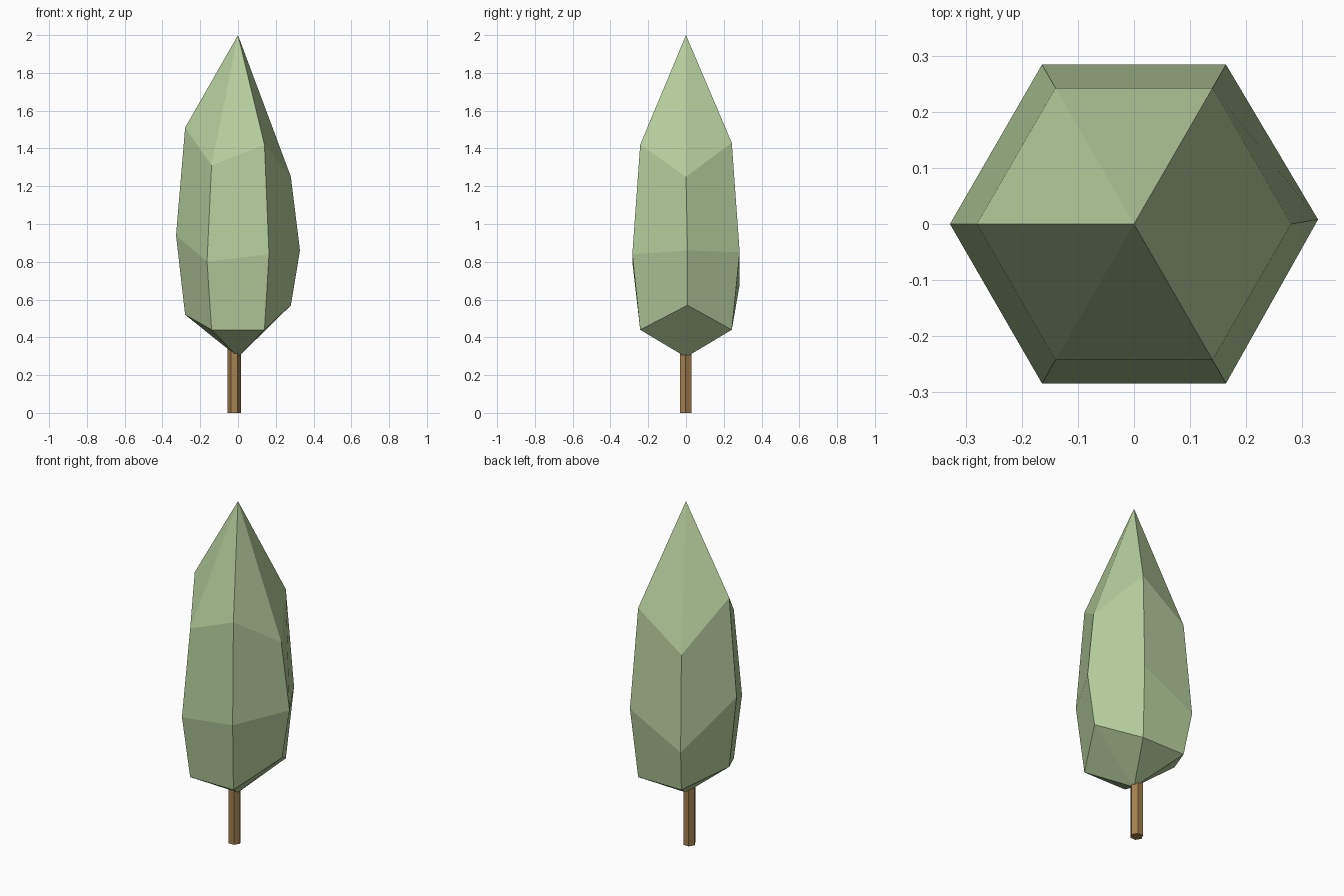
import bpy, bmesh
from math import cos, sin, radians

if "Cube" in bpy.data.objects:
    bpy.data.objects.remove(bpy.data.objects["Cube"])


def material(name, color):
    mat = bpy.data.materials.new(name)
    mat.diffuse_color = (*color, 1)
    mat.use_nodes = True
    mat.node_tree.nodes["Principled BSDF"].inputs["Base Color"].default_value = mat.diffuse_color
    return mat


def finish(bm, name, mat):
    bmesh.ops.recalc_face_normals(bm, faces=bm.faces)
    mesh = bpy.data.meshes.new(name)
    bm.to_mesh(mesh)
    bm.free()
    mesh.materials.append(mat)
    obj = bpy.data.objects.new(name, mesh)
    bpy.context.collection.objects.link(obj)
    return obj


SIDES = 6

# Crown: three six-sided rings with uneven heights, closed by points.
# Each row: radius, heights at 0, 60, 120, 180, 240, 300 degrees
RINGS = [
    (0.28, (0.57, 0.44, 0.44, 0.52, 0.44, 0.44)),
    (0.328, (0.86, 0.85, 0.68, 0.94, 0.80, 0.84)),
    (0.28, (1.25, 1.43, 1.23, 1.51, 1.31, 1.42)),
]
bm = bmesh.new()
rings = [[bm.verts.new((r * cos(radians(60 * i)), r * sin(radians(60 * i)), z))
          for i, z in enumerate(heights)] for r, heights in RINGS]
rings[0][0].co.y = rings[1][0].co.y = 0.008
bottom = bm.verts.new((0, 0, 0.295))
tip = bm.verts.new((0, 0, 2))
for i in range(SIDES):
    j = (i + 1) % SIDES
    bm.faces.new((bottom, rings[0][j], rings[0][i]))
    for low, high in zip(rings, rings[1:]):
        bm.faces.new((low[i], low[j], high[j], high[i]))
    bm.faces.new((rings[-1][i], rings[-1][j], tip))
finish(bm, "crown", material("leaf_green", (0.46, 0.61, 0.33)))

# Trunk: thin hexagonal post, set slightly to the left
bm = bmesh.new()
low, high = [[bm.verts.new((-0.02 + 0.035 * cos(radians(60 * i)),
                            -0.002 + 0.035 * sin(radians(60 * i)), z))
              for i in range(SIDES)] for z in (0, 0.4)]
for i in range(SIDES):
    j = (i + 1) % SIDES
    bm.faces.new((low[i], low[j], high[j], high[i]))
bm.faces.new(low)
bm.faces.new(high)
finish(bm, "trunk", material("bark_brown", (0.37, 0.22, 0.08)))
